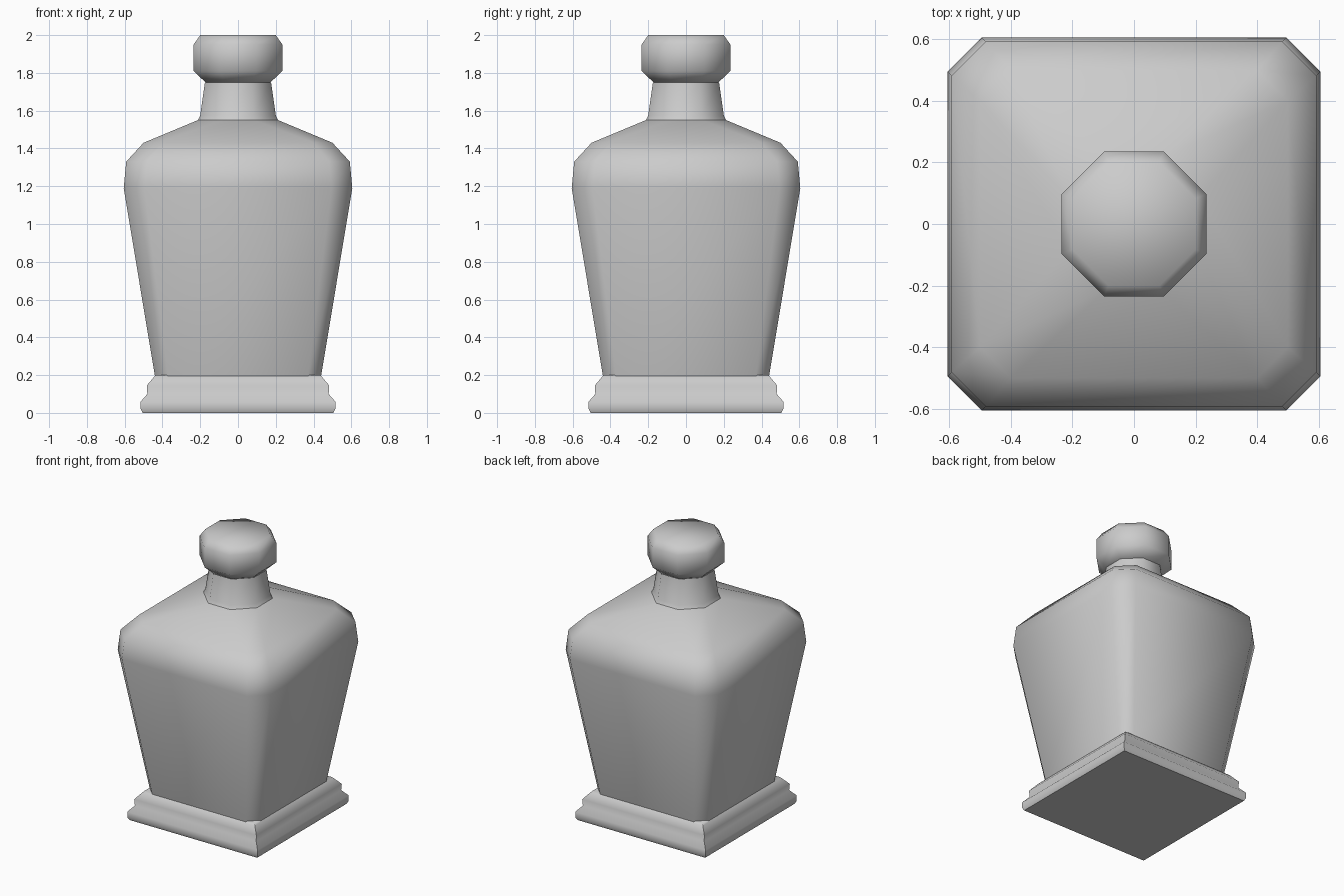
import bpy, bmesh, math

if "Cube" in bpy.data.objects:
    bpy.data.objects.remove(bpy.data.objects["Cube"])


def section(half, cut):
    """Square outline, with cut corners when cut > 0."""
    if cut == 0:
        return [(half, -half), (half, half), (-half, half), (-half, -half)]
    a = half - cut
    return [(half, -a), (half, a), (a, half), (-a, half),
            (-half, a), (-half, -a), (-a, -half), (a, -half)]


def loft(name, rings, cap_bottom=False, cap_top=False, angle=60):
    """Skin a stack of (z, half width, corner cut) sections."""
    bm = bmesh.new()
    loops = [[bm.verts.new((x, y, z)) for x, y in section(h, c)] for z, h, c in rings]
    for lo, hi in zip(loops, loops[1:]):
        n = len(lo)
        for i in range(n):
            j = (i + 1) % n
            bm.faces.new((lo[i], lo[j], hi[j], hi[i]))
    if cap_bottom:
        bm.faces.new(loops[0][::-1])
    if cap_top:
        bm.faces.new(loops[-1])
    mesh = bpy.data.meshes.new(name)
    bm.to_mesh(mesh)
    bm.free()
    obj = bpy.data.objects.new(name, mesh)
    bpy.context.collection.objects.link(obj)
    bpy.ops.object.select_all(action='DESELECT')
    obj.select_set(True)
    bpy.context.view_layer.objects.active = obj
    bpy.ops.object.shade_smooth_by_angle(angle=math.radians(angle))
    return obj


OCT = 2 - math.sqrt(2)  # corner cut that makes a regular octagon


def octagon(z, h):
    return (z, h, h * OCT)


# Stepped square plinth
loft("base", [(0, 0.505, 0), (0.02, 0.515, 0), (0.06, 0.515, 0), (0.10, 0.48, 0),
              (0.145, 0.483, 0), (0.19, 0.445, 0), (0.20, 0.435, 0)],
     cap_bottom=True, cap_top=True)

# Tapered body with bevelled corners and sloping shoulders
loft("bottle_body", [(0.195, 0.44, 0.07), (1.19, 0.605, 0.11), (1.33, 0.592, 0.11),
                     (1.43, 0.50, 0.10), octagon(1.55, 0.212)])

# Octagonal neck
loft("neck", [octagon(1.55, 0.212), octagon(1.575, 0.20), octagon(1.75, 0.175)])

# Octagonal stopper
loft("stopper", [octagon(1.75, 0.172), octagon(1.81, 0.235),
                 octagon(1.95, 0.235), octagon(2.0, 0.20)],
     cap_bottom=True, cap_top=True)
